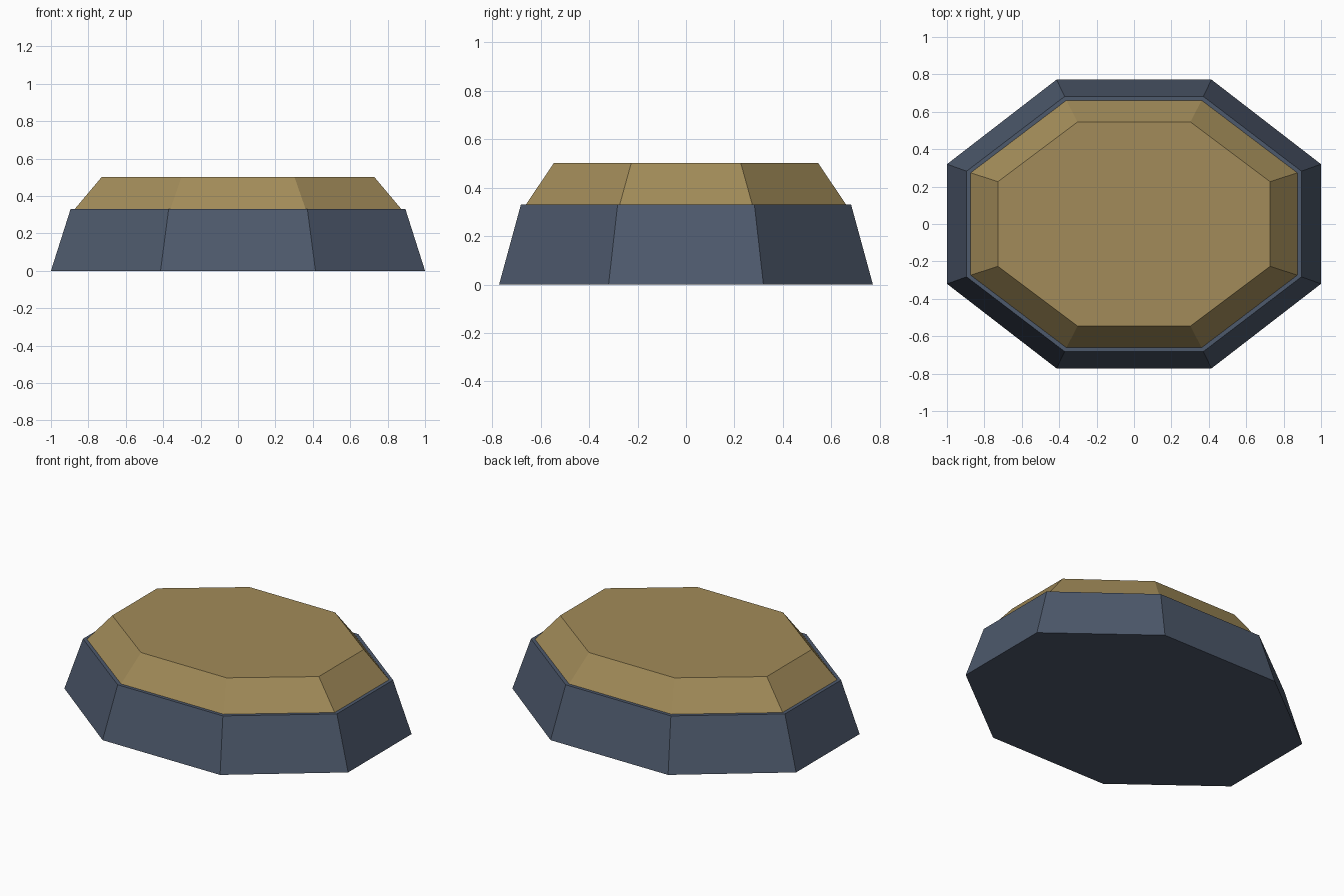
import bpy, bmesh, math

if "Cube" in bpy.data.objects:
    bpy.data.objects.remove(bpy.data.objects["Cube"])

R = 1 / math.cos(math.pi / 8)  # corner radius of an octagon with half-width 1


def material(name, color):
    mat = bpy.data.materials.new(name)
    mat.diffuse_color = (*color, 1)
    mat.use_nodes = True
    mat.node_tree.nodes["Principled BSDF"].inputs["Base Color"].default_value = mat.diffuse_color
    return mat


def octagon_frustum(name, levels, mat):
    """Closed tapered octagon; each level is (half_x, half_y, z)."""
    bm = bmesh.new()
    rings = []
    for hx, hy, z in levels:
        angles = [math.radians(22.5 + 45 * k) for k in range(8)]
        rings.append([bm.verts.new((hx * R * math.cos(a), hy * R * math.sin(a), z))
                      for a in angles])
    bm.faces.new(rings[0][::-1])
    bm.faces.new(rings[-1])
    for low, high in zip(rings, rings[1:]):
        for k in range(8):
            n = (k + 1) % 8
            bm.faces.new((low[k], low[n], high[n], high[k]))
    mesh = bpy.data.meshes.new(name)
    bm.to_mesh(mesh)
    bm.free()
    mesh.materials.append(mat)
    obj = bpy.data.objects.new(name, mesh)
    bpy.context.collection.objects.link(obj)
    return obj


slate = material("slate_blue", (0.075, 0.10, 0.15))
gold = material("dull_gold", (0.36, 0.26, 0.10))

# Wide lower body, leaving a thin rim around the top
octagon_frustum("base", [(1.0, 0.772, 0), (0.895, 0.682, 0.33)], slate)
# Steeper tapered cap with a flat top
octagon_frustum("cap", [(0.873, 0.661, 0.33), (0.728, 0.546, 0.502)], gold)
